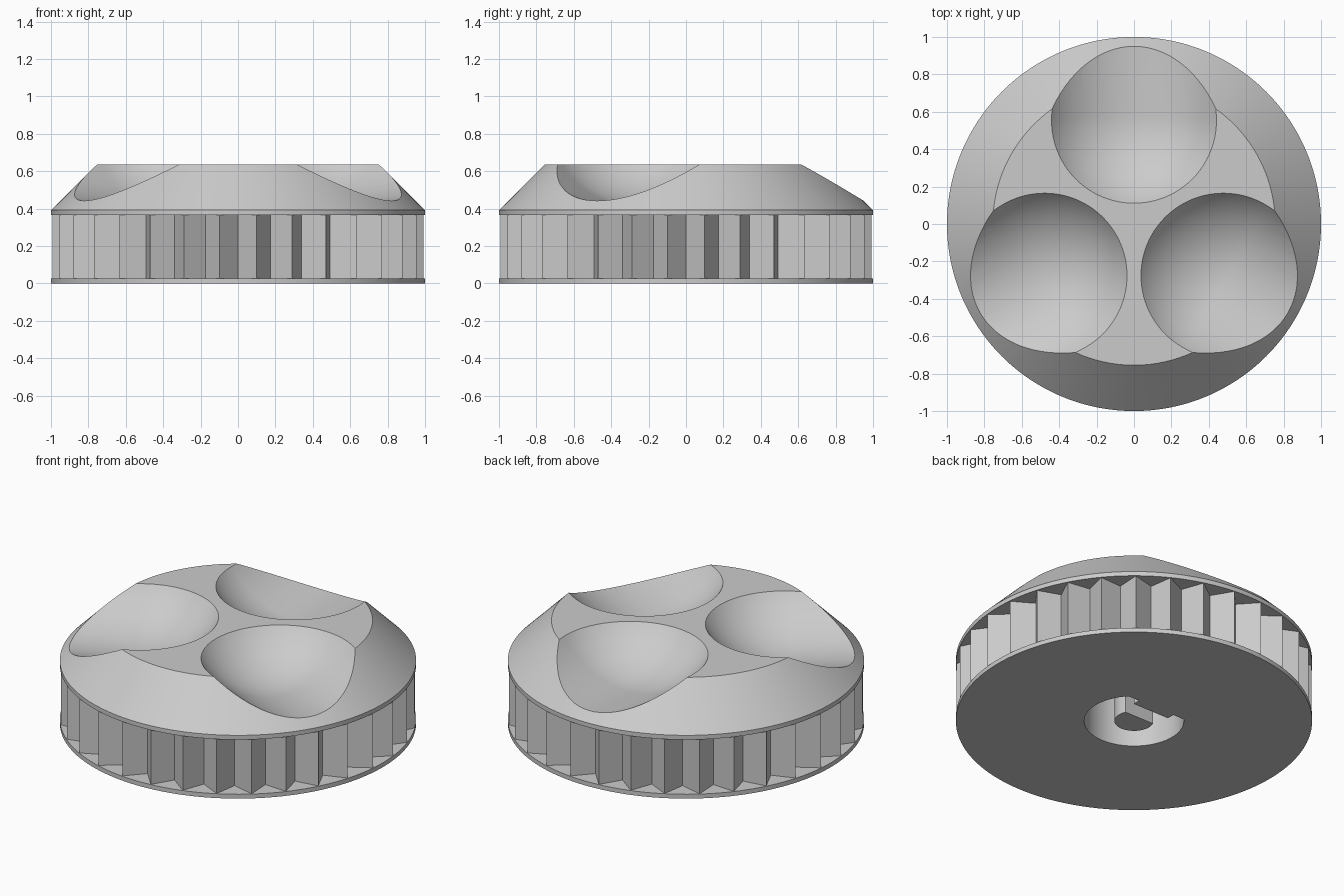
import bpy, bmesh
from math import sin, cos, pi, radians, atan
from mathutils import Matrix, Vector

cube = bpy.data.objects.get("Cube")
if cube:
    bpy.data.objects.remove(cube, do_unlink=True)

grey = bpy.data.materials.new("plain_grey")
grey.use_nodes = True
grey.diffuse_color = (0.6, 0.6, 0.6, 1)
grey.node_tree.nodes["Principled BSDF"].inputs["Base Color"].default_value = (0.6, 0.6, 0.6, 1)

TEETH, STEPS = 32, 3
COUNT = TEETH * 2 * STEPS


def finish(name, bm):
    bmesh.ops.recalc_face_normals(bm, faces=bm.faces)
    mesh = bpy.data.meshes.new(name)
    bm.to_mesh(mesh)
    bm.free()
    mesh.materials.append(grey)
    obj = bpy.data.objects.new(name, mesh)
    bpy.context.scene.collection.objects.link(obj)
    return obj


def activate(obj):
    bpy.ops.object.select_all(action='DESELECT')
    obj.select_set(True)
    bpy.context.view_layer.objects.active = obj


def loft(name, rings):
    """Skin a stack of rings and close both ends."""
    bm = bmesh.new()
    rows = [[bm.verts.new(p) for p in ring] for ring in rings]
    for low, high in zip(rows, rows[1:]):
        n = len(low)
        for i in range(n):
            j = (i + 1) % n
            bm.faces.new((low[i], low[j], high[j], high[i]))
    bm.faces.new(rows[0][::-1])
    bm.faces.new(rows[-1])
    return finish(name, bm)


def round_ring(radius, z):
    return [(radius * cos(2 * pi * i / COUNT), radius * sin(2 * pi * i / COUNT), z)
            for i in range(COUNT)]


def toothed_ring(tip, valley, z):
    def corner(k):
        r = tip if k % 2 else valley
        a = pi * k / TEETH
        return Vector((r * cos(a), r * sin(a), z))
    return [corner(i // STEPS).lerp(corner(i // STEPS + 1), i % STEPS / STEPS)
            for i in range(COUNT)]


def prism(name, outline, z0, z1):
    return loft(name, [[(x, y, z) for x, y in outline] for z in (z0, z1)])


def arc(radius, degrees, n=48):
    """Arc around -y, open towards +y."""
    return [(radius * sin(a), -radius * cos(a))
            for a in (radians(degrees) * (2 * i / n - 1) for i in range(n + 1))]


def cut(target, cutter):
    cutter.hide_render = True
    mod = target.modifiers.new("cut", 'BOOLEAN')
    mod.operation = 'DIFFERENCE'
    mod.solver = 'EXACT'
    mod.object = cutter
    activate(target)
    bpy.ops.object.modifier_apply(modifier=mod.name)
    bpy.data.objects.remove(cutter, do_unlink=True)


# Knob body: base lip, toothed grip band, upper lip and sloping cap
body = loft("knob_body", [
    round_ring(1, 0), round_ring(1, 0.027),
    toothed_ring(0.997, 0.885, 0.027), toothed_ring(0.997, 0.885, 0.365),
    round_ring(1, 0.365), round_ring(1, 0.392), round_ring(0.755, 0.637),
])

# Three finger scoops: a ball stretched outward along a slightly rising line
for k in range(3):
    bm = bmesh.new()
    bmesh.ops.create_uvsphere(bm, u_segments=96, v_segments=64, radius=0.555)
    for v in bm.verts:
        if v.co.z > 0.001:
            v.co.z += 1
    turn = Matrix.Rotation(radians(90 + 120 * k), 4, 'Z')
    tilt = Matrix.Rotation(pi / 2 - atan(0.06), 4, 'Y')
    bm.transform(turn @ Matrix.Translation((0.552, 0, 0.974)) @ tilt)
    cut(body, finish("scoop_cutter", bm))

# Keyed socket underneath, with the key block at the back
key = [(0.125, 0.195), (0.125, 0.147), (-0.125, 0.147), (-0.125, 0.195)]
cut(body, prism("socket_cutter", arc(0.28, 134) + key, -0.1, 0.3))

# D-shaped post inside the socket
post = prism("socket_post", arc(0.11, 115), 0, 0.31)

for obj in (body, post):
    activate(obj)
    bpy.ops.object.shade_smooth_by_angle(angle=radians(25))
